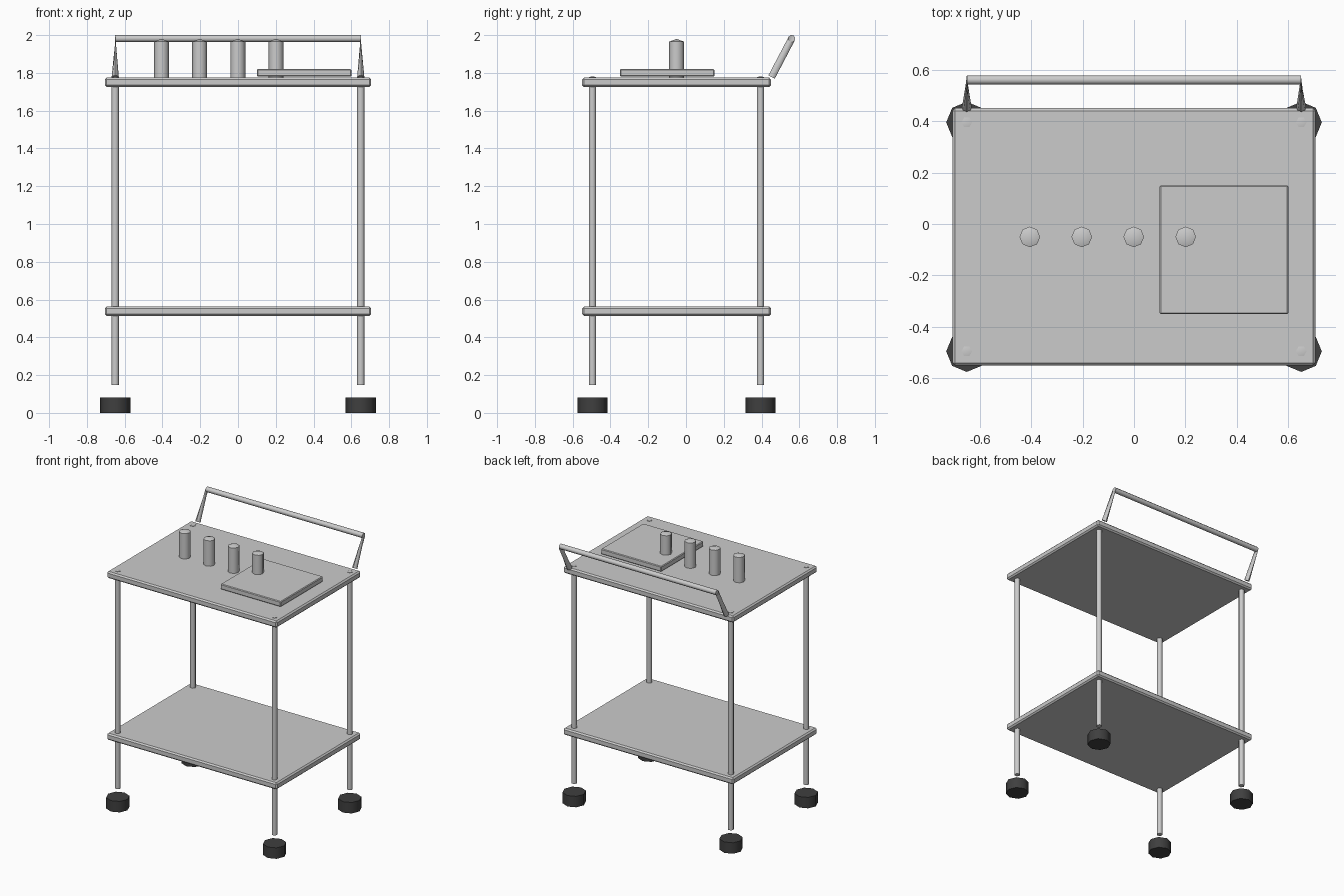
import bpy, bmesh
from math import cos, sin, pi, radians
from mathutils import Vector

if "Cube" in bpy.data.objects:
    bpy.data.objects.remove(bpy.data.objects["Cube"], do_unlink=True)


def material(name, value):
    m = bpy.data.materials.new(name)
    m.use_nodes = True
    colour = (value, value, value, 1)
    m.diffuse_color = colour
    m.node_tree.nodes["Principled BSDF"].inputs["Base Color"].default_value = colour
    return m


GREY = material("light grey", 0.6)
DARK = material("dark rubber", 0.05)


def finish(name, bm, mat, smooth):
    bmesh.ops.recalc_face_normals(bm, faces=bm.faces)
    for f in bm.faces:
        f.smooth = smooth
    mesh = bpy.data.meshes.new(name)
    bm.to_mesh(mesh)
    bm.free()
    mesh.materials.append(mat)
    ob = bpy.data.objects.new(name, mesh)
    bpy.context.collection.objects.link(ob)
    return ob


def slab(name, x, y, z, size, bevel):
    bm = bmesh.new()
    bmesh.ops.create_cube(bm, size=1)
    for v in bm.verts:
        v.co = Vector((x, y, z)) + v.co * Vector(size)
    bmesh.ops.bevel(bm, geom=bm.edges[:], offset=bevel, segments=1, affect='EDGES')
    return finish(name, bm, GREY, False)


def tube(name, rings, mat, apex=None):
    """Skin rings of points; the last end closes flat or to an apex point."""
    bm = bmesh.new()
    loops = [[bm.verts.new(p) for p in ring] for ring in rings]
    n = len(loops[0])
    for a, b in zip(loops, loops[1:]):
        for i in range(n):
            j = (i + 1) % n
            bm.faces.new((a[i], a[j], b[j], b[i]))
    bm.faces.new(loops[0])
    if apex:
        tip = bm.verts.new(apex)
        for i in range(n):
            bm.faces.new((loops[-1][i], loops[-1][(i + 1) % n], tip))
    else:
        bm.faces.new(loops[-1])
    return finish(name, bm, mat, True)


def ring(centre, u, v, r, n):
    return [Vector(centre) + r * (cos(2 * pi * i / n) * u + sin(2 * pi * i / n) * v)
            for i in range(n)]


X, Y, Z = Vector((1, 0, 0)), Vector((0, 1, 0)), Vector((0, 0, 1))


def upright(name, x, y, z0, z1, r, n, mat, peak=0):
    rings = [ring((x, y, z), X, Y, r, n) for z in (z0, z1)]
    return tube(name, rings, mat, (x, y, z1 + peak) if peak else None)


# Shelves and the thin board on top
slab("top_shelf", 0, -0.05, 1.75, (1.41, 1.0, 0.05), 0.01)
slab("lower_shelf", 0, -0.05, 0.538, (1.41, 1.0, 0.05), 0.01)
slab("serving_board", 0.35, -0.1, 1.8, (0.5, 0.5, 0.04), 0.005)

# Legs with a wheel under each
for side, x in (("right", -0.65), ("left", 0.65)):
    for end, y in (("front", -0.495), ("back", 0.395)):
        upright(f"{end}_{side}_leg", x, y, 0.147, 1.778, 0.021, 6, GREY, 0.004)
        upright(f"{end}_{side}_wheel", x, y, 0.0, 0.082, 0.08, 8, DARK)

# Row of bottles
for i in range(4):
    upright(f"bottle_{i + 1}", -0.405 + 0.202 * i, -0.05, 1.775, 1.965, 0.04, 8, GREY, 0.015)

# Slanted push handle, swept as one tube
foot, head = Vector((0, 0.453, 1.778)), Vector((0, 0.56, 1.982))
along = (head - foot).normalized()
across = X.cross(along)
side_x = X * 0.65
tube("push_handle", [
    ring(foot - side_x, X, across, 0.019, 8),
    ring(head - side_x, along, across, 0.019, 8),
    ring(head + side_x, along, across, 0.019, 8),
    ring(foot + side_x, -X, across, 0.019, 8),
], GREY)

# Keep crisp rims where the tubes are capped
for ob in bpy.context.collection.objects:
    ob.select_set(ob.type == 'MESH' and ("leg" in ob.name or "wheel" in ob.name
                                         or "bottle" in ob.name or "handle" in ob.name))
    if ob.select_get():
        bpy.context.view_layer.objects.active = ob
bpy.ops.object.shade_smooth_by_angle(angle=radians(61))
